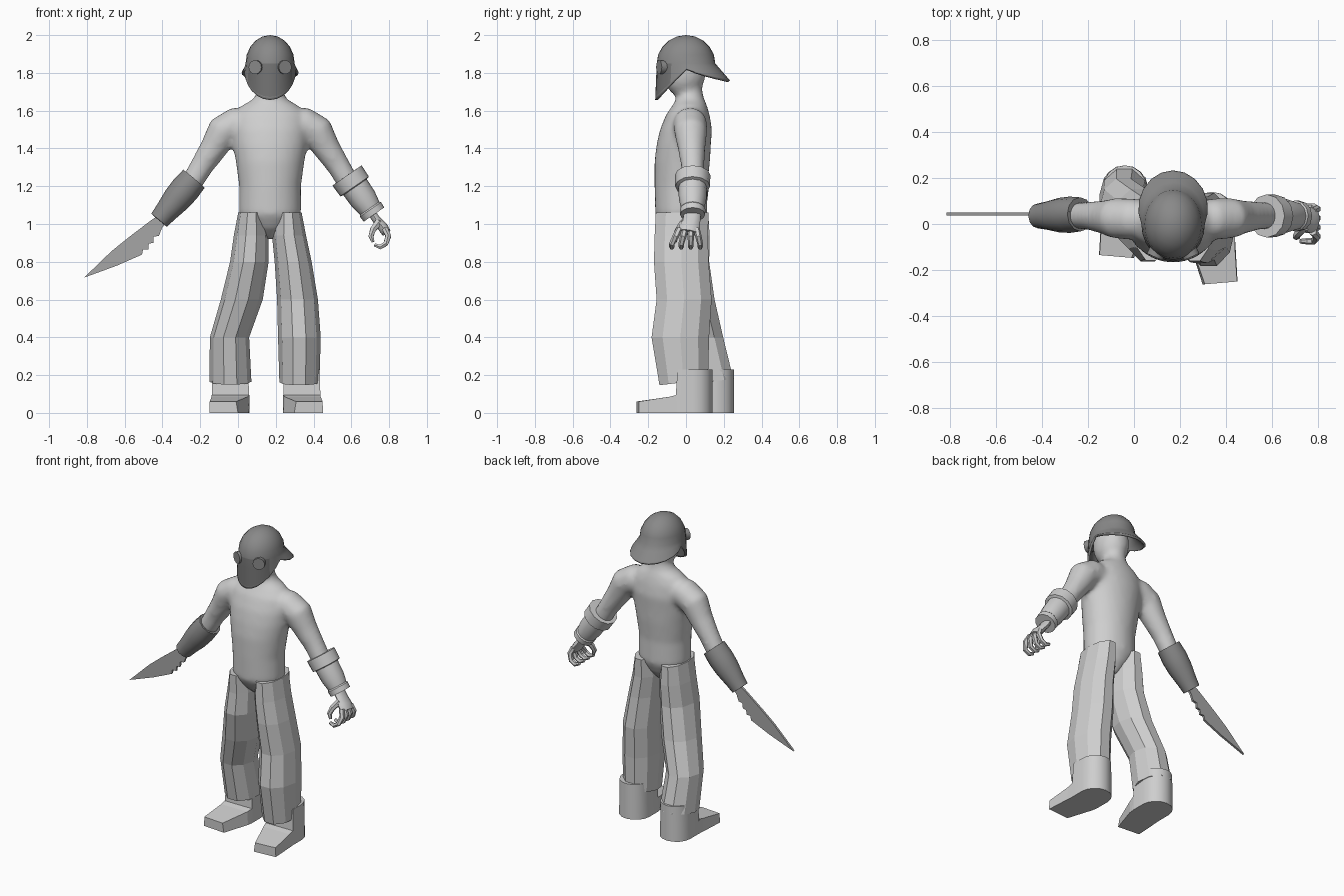
import bpy, bmesh, math
from mathutils import Vector

if "Cube" in bpy.data.objects:
    bpy.data.objects.remove(bpy.data.objects["Cube"])

CX = 0.17  # body centre line


def material(name, v):
    m = bpy.data.materials.new(name)
    m.diffuse_color = (v, v, v, 1)
    m.use_nodes = True
    m.node_tree.nodes["Principled BSDF"].inputs["Base Color"].default_value = m.diffuse_color
    return m


LIGHT = material("light grey", 0.62)
DARK = material("dark grey", 0.25)
MASK = material("charcoal grey", 0.17)
STEEL = material("steel grey", 0.38)


def loft(bm, rings, caps=True):
    """Skin a list of equally long closed rings."""
    rows = [[bm.verts.new(p) for p in r] for r in rings]
    n = len(rows[0])
    for a, b in zip(rows, rows[1:]):
        for i in range(n):
            j = (i + 1) % n
            bm.faces.new((a[i], a[j], b[j], b[i]))
    if caps:
        bm.faces.new(rows[0])
        bm.faces.new(rows[-1])


def oval(z, xc, hw, yc, hd, n, tilt=0.0):
    pts = []
    for i in range(n):
        a = math.tau * i / n
        y = hd * math.sin(a)
        pts.append((xc + hw * math.cos(a), yc + y, z + tilt * y))
    return pts


def tube(bm, path, n=12, squash=1.0):
    """Round tube through (point, radius) pairs, cut square to the path."""
    pts = [Vector(p) for p, r in path]
    rings = []
    for k, (p, r) in enumerate(path):
        d = (pts[min(k + 1, len(pts) - 1)] - pts[max(k - 1, 0)]).normalized()
        u = Vector((0, 1, 0)) if abs(d.y) < 0.9 else Vector((1, 0, 0))
        v = d.cross(u).normalized()
        u = v.cross(d)
        rings.append([pts[k] + r * (math.cos(math.tau * i / n) * u
                      + squash * math.sin(math.tau * i / n) * v) for i in range(n)])
    loft(bm, rings)


def finish(name, bm, mats, angle=None):
    bmesh.ops.remove_doubles(bm, verts=bm.verts, dist=0.0005)
    bmesh.ops.recalc_face_normals(bm, faces=bm.faces)
    me = bpy.data.meshes.new(name)
    bm.to_mesh(me)
    bm.free()
    for m in mats:
        me.materials.append(m)
    if angle:
        me.shade_smooth()
        me.set_sharp_from_angle(angle=math.radians(angle))
    ob = bpy.data.objects.new(name, me)
    bpy.context.collection.objects.link(ob)
    return ob


# Body: torso, neck, head and both arms fused into one smooth skin
bm = bmesh.new()
torso = [(0.92, .03, -.01, .04), (0.98, .10, -.02, .10), (1.05, .165, -.025, .138),
         (1.20, .164, -.027, .140), (1.33, .182, -.02, .147), (1.42, .197, -.012, .144),
         (1.50, .205, .0, .138), (1.58, .195, .01, .115), (1.63, .145, .02, .09),
         (1.66, .09, .022, .075), (1.70, .068, .02, .067), (1.80, .066, .02, .066)]
loft(bm, [oval(z, CX, hw, yc, hd, 28) for z, hw, yc, hd in torso])
loft(bm, [oval(1.81 - 0.14 * math.cos(math.pi * k / 10), CX,
               0.1 * math.sin(math.pi * k / 10) + .002, -.01,
               0.115 * math.sin(math.pi * k / 10) + .002, 20) for k in range(11)])
for s in (1, -1):
    tube(bm, [((CX + s * x, y, z), r) for x, y, z, r in
              [(.10, .02, 1.53, .08), (.18, .022, 1.53, .09), (.25, .025, 1.49, .088),
               (.30, .03, 1.40, .073), (.36, .035, 1.31, .062), (.42, .037, 1.21, .058)]], 20)
body = finish("body", bm, [LIGHT])
mod = body.modifiers.new("fuse", "REMESH")
mod.mode = "VOXEL"
mod.voxel_size = 0.016
mod.use_smooth_shade = True
mod = body.modifiers.new("soften", "SMOOTH")
mod.factor = 0.5
mod.iterations = 6

# Trouser legs: faceted, the right one trailing behind
legs = {
    "left_trouser_leg": [(1.06, .265, .072, -.02, .147), (.94, .270, .090, -.025, .148),
                         (.80, .292, .098, -.025, .152), (.60, .315, .108, -.010, .153),
                         (.40, .325, .113, -.030, .160), (.162, .325, .106, -.012, .135)],
    "right_trouser_leg": [(1.06, .073, .072, -.02, .145), (.94, .070, .092, -.015, .147),
                          (.80, .060, .102, -.02, .150), (.60, .020, .111, .020, .138),
                          (.40, -.045, .104, .075, .128), (.165, -.040, .111, .125, .132)]}
for name, rows in legs.items():
    bm = bmesh.new()
    loft(bm, [oval(*row, 10, 0.12 if row[0] < .2 else 0) for row in rows])
    finish(name, bm, [LIGHT])

# Boots: round-heeled shaft plus a wedge toe turned outward
for name, s, x, y in (("left_boot", 1, .338, 0), ("right_boot", -1, -.04, .115)):
    bm = bmesh.new()
    foot = [(.1 * math.cos(math.pi * k / 8), .04 + .1 * math.sin(math.pi * k / 8))
            for k in range(9)] + [(-.1, -.06), (.1, -.06)]
    top = [(px * .95, max(py, -.045)) for px, py in foot]
    loft(bm, [[(x + s * px, y + py, z) for px, py in o] for o, z in ((foot, 0), (top, .23))])
    finish(name + "_shaft", bm, [LIGHT], 40)
    bm = bmesh.new()
    toe = [[(-.10, -.05, 0), (.10, -.05, 0), (.10, -.05, .095), (-.10, -.05, .095)],
           [(-.095, -.09, 0), (.103, -.09, 0), (.10, -.09, .085), (-.09, -.09, .085)],
           [(-.04, -.262, 0), (.112, -.25, 0), (.11, -.25, .06), (-.03, -.262, .06)]]
    loft(bm, [[(x + s * a, y + b, c) for a, b, c in r] for r in toe])
    finish(name + "_toe", bm, [LIGHT])

# Left cuff: wide collar, sleeve and wrist flange
A, B = Vector((.577, .035, 1.257)), Vector((.72, .035, 1.05))
bm = bmesh.new()
tube(bm, [(A.lerp(B, t), r) for t, r in
          [(.03, .06), (0, .08), (0.001, .094), (.28, .092), (.30, .075), (.6, .073),
           (.84, .062), (.87, .068), (1, .066)]])
finish("left_cuff", bm, [LIGHT], 35)

# Left hand: palm with curled, fanned fingers and a thumb
bm = bmesh.new()
tube(bm, [((.70, .035, 1.07), .045), ((.735, .03, 1.02), .046),
          ((.765, .018, .985), .056), ((.785, .012, .955), .052)], 10, .5)
for k in range(4):
    y, w = .056 - .03 * k, .075 - .05 * k
    m = (y + w) / 2
    tube(bm, [((.778, y, .975), .017), ((.796, m, .935), .017), ((.782, w, .895), .015),
              ((.752, w, .878), .014), ((.722, w, .89), .010)], 6)
tube(bm, [((.745, -.01, 1.01), .022), ((.715, -.04, .97), .018),
          ((.704, -.055, .935), .015), ((.715, -.058, .905), .009)], 6)
finish("left_hand", bm, [LIGHT], 40)

# Right bracer
A, B = Vector((-.233, .042, 1.24)), Vector((-.418, .035, 1.02))
bm = bmesh.new()
tube(bm, [(A.lerp(B, t), r) for t, r in
          [(.06, .058), (0, .066), (.001, .074), (.25, .079), (.5, .075), (.8, .061), (1, .054),
           (1.001, .04)]])
finish("right_bracer", bm, [DARK], 40)

# Saw-backed blade
outline = [(-.40, 1.06), (-.46, 1.02), (-.587, .923), (-.672, .854), (-.815, .716),
           (-.64, .78), (-.508, .838), (-.503, .865), (-.475, .866), (-.472, .896),
           (-.448, .90), (-.446, .932), (-.418, .938), (-.402, .98), (-.375, 1.01)]
bm = bmesh.new()
loft(bm, [[(x, y, z) for x, z in outline] for y in (.036, .05)])
finish("blade", bm, [STEEL])

# Helmet: dome, flared neck guard and a face mask dropping to the chin
N = 24
rings = []
for k in range(6):
    a = math.radians(90 - 18 * k)
    c = math.cos(a)
    rings.append(oval(1.85 + .15 * math.sin(a), CX, .13 * c, 0, .155 * c, N))
for s in (.35, .7, .92, 1):
    ring = []
    for x, y, z in rings[5]:
        f = y / .155
        rim = 1.82 + (.163 * f if f < 0 else -.06 * f)
        d = Vector((x - CX, y, 0))
        out = (.008 + .07 * max(f, 0)) * s
        d += d.normalized() * out
        ring.append((CX + d.x, d.y, z + (rim - z) * s))
    rings.append(ring)
bm = bmesh.new()
loft(bm, rings, caps=False)
bm.faces.ensure_lookup_table()
for i, f in enumerate(bm.faces):
    c = f.calc_center_median()
    if 5 * N <= i < 8 * N and c.y < -.085:
        f.material_index = 1
helmet = finish("helmet", bm, [DARK, MASK], 40)
mod = helmet.modifiers.new("shell", "SOLIDIFY")
mod.thickness = 0.014
mod.offset = -1

# Round goggles
for name, s in (("left_goggle", 1), ("right_goggle", -1)):
    bm = bmesh.new()
    tube(bm, [((CX + s * .060, -.098, 1.83), .037), ((CX + s * .080, -.143, 1.83), .037)], 14)
    finish(name, bm, [DARK], 40)
